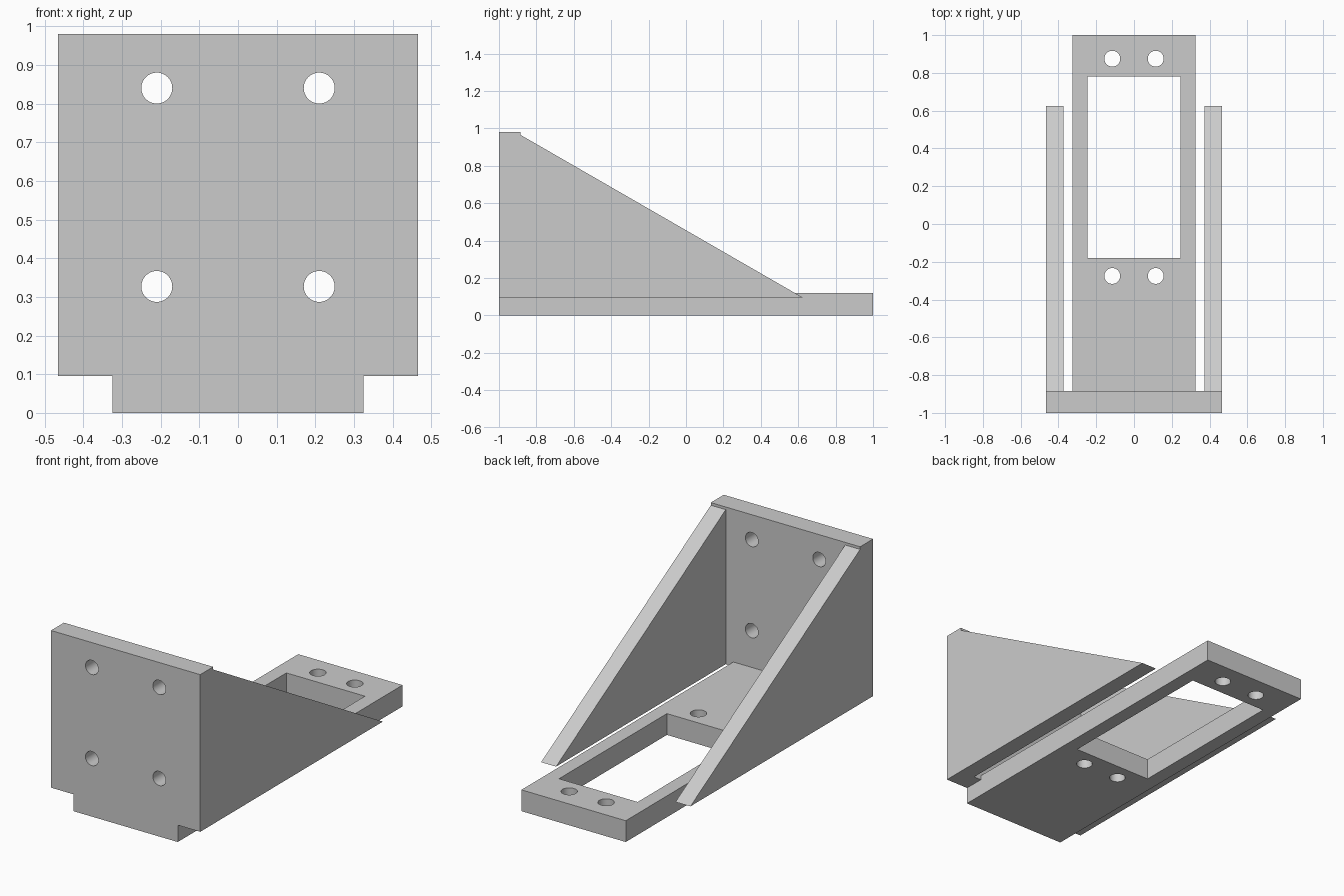
import bpy, bmesh
from mathutils import Vector

if "Cube" in bpy.data.objects:
    bpy.data.objects.remove(bpy.data.objects["Cube"])

# Single plain grey
grey = bpy.data.materials.new("plain_grey")
grey.use_nodes = True
colour = (0.6, 0.6, 0.6, 1)
grey.diffuse_color = colour
grey.node_tree.nodes["Principled BSDF"].inputs["Base Color"].default_value = colour


def prism(name, points, sweep):
    """Extrude a closed planar outline along a vector."""
    bm = bmesh.new()
    face = bm.faces.new([bm.verts.new(p) for p in points])
    top = bmesh.ops.extrude_face_region(bm, geom=[face])["geom"]
    moved = [v for v in top if isinstance(v, bmesh.types.BMVert)]
    bmesh.ops.translate(bm, verts=moved, vec=Vector(sweep))
    bmesh.ops.recalc_face_normals(bm, faces=bm.faces)
    mesh = bpy.data.meshes.new(name)
    bm.to_mesh(mesh)
    bm.free()
    mesh.materials.append(grey)
    obj = bpy.data.objects.new(name, mesh)
    bpy.context.collection.objects.link(obj)
    return obj


def cut(target, cutter):
    """Subtract the cutter and throw it away."""
    cutter.hide_render = True
    cutter.data.materials.clear()
    cutter.data.materials.append(grey)
    mod = target.modifiers.new("cut", "BOOLEAN")
    mod.operation, mod.solver, mod.object = "DIFFERENCE", "EXACT", cutter
    bpy.context.view_layer.objects.active = target
    bpy.ops.object.modifier_apply(modifier=mod.name)
    bpy.data.objects.remove(cutter)


def drill(target, location, radius, rotation=(0, 0, 0)):
    bpy.ops.mesh.primitive_cylinder_add(vertices=48, radius=radius, depth=0.5,
                                        location=location, rotation=rotation)
    cut(target, bpy.context.object)


def rect(x, y0, y1, z):
    return [(-x, y0, z), (x, y0, z), (x, y1, z), (-x, y1, z)]


WIDE, NARROW = 0.465, 0.325
FRONT, INNER, BACK = -1, -0.885, 1
STEP, TOP = 0.095, 0.98

# Upright plate with a narrower foot
half = [(NARROW, 0), (NARROW, STEP), (WIDE, STEP), (WIDE, TOP)]
outline = half + [(-x, z) for x, z in reversed(half)]
plate = prism("upright_plate", [(x, FRONT, z) for x, z in outline],
              (0, INNER - FRONT, 0))
for x in (-0.21, 0.21):
    for z in (0.327, 0.84):
        drill(plate, (x, FRONT, z), 0.04, (1.5708, 0, 0))

# Base arm with a rectangular window and screw holes
base = prism("base_arm", rect(NARROW, INNER, BACK, 0), (0, 0, 0.12))
cut(base, prism("window_cutter", rect(0.245, -0.18, 0.78, -0.1), (0, 0, 0.4)))
for x in (-0.115, 0.115):
    for y in (-0.275, 0.875):
        drill(base, (x, y, 0), 0.042)

# Triangular side braces
profile = [(INNER, STEP), (0.625, STEP), (INNER, 0.965)]
for side, x in (("right", -WIDE), ("left", 0.372)):
    prism(side + "_brace", [(x, y, z) for y, z in profile], (0.093, 0, 0))

# Smooth hole walls, crisp edges
for obj in (plate, base):
    bpy.ops.object.select_all(action="DESELECT")
    obj.select_set(True)
    bpy.context.view_layer.objects.active = obj
    bpy.ops.object.shade_smooth_by_angle()
